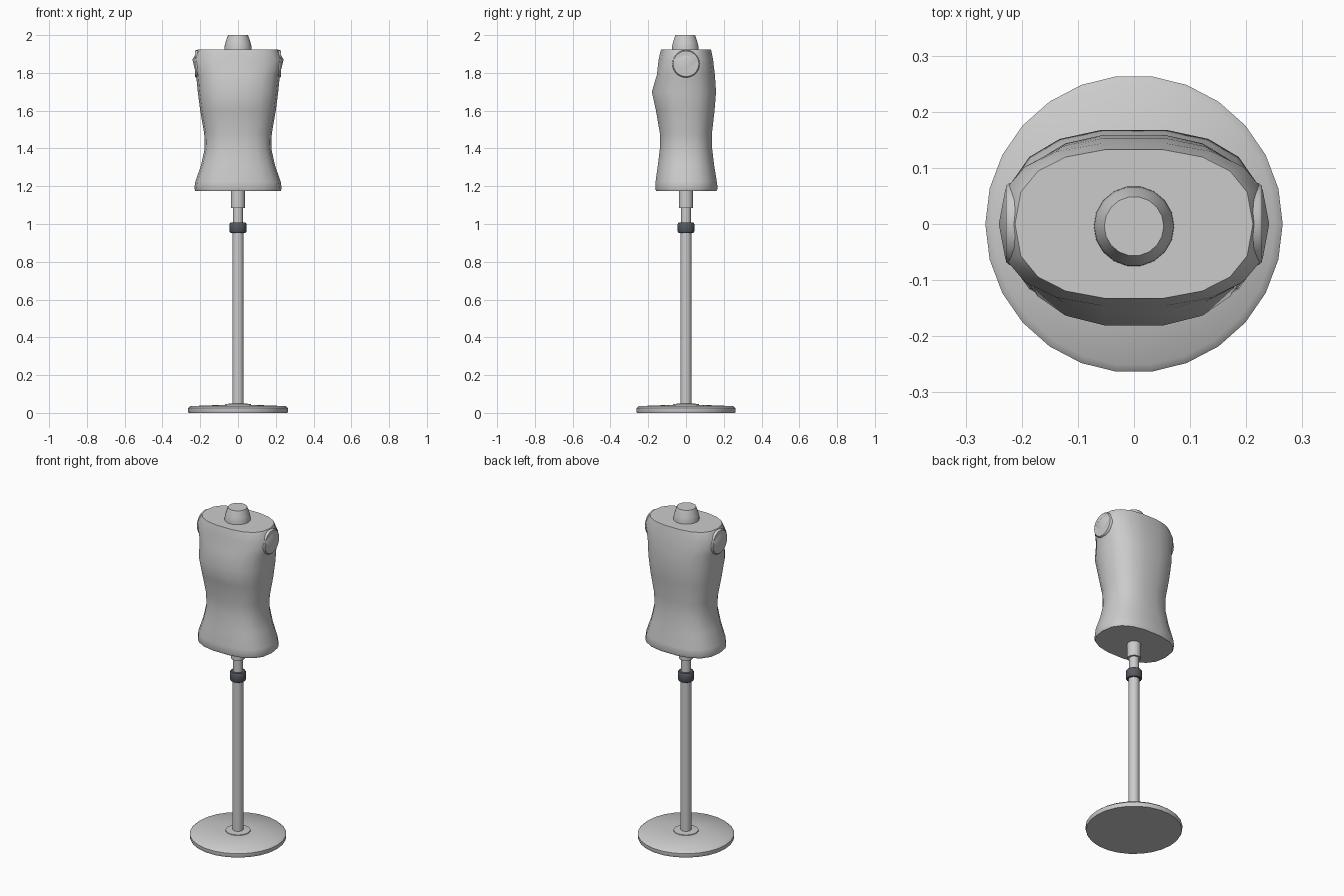
import bpy, bmesh
from math import sin, cos, pi, radians

if "Cube" in bpy.data.objects:
    bpy.data.objects.remove(bpy.data.objects["Cube"])


def loft(name, rings, sides, power=1.0):
    """Stack rings (z, half width, front depth, back depth) into a capped body."""
    bm = bmesh.new()
    loops = []
    for z, w, front, back in rings:
        loop = []
        for i in range(sides):
            a = 2 * pi * i / sides
            c, s = cos(a), sin(a)
            x = w * (abs(c) ** power) * (1 if c > 0 else -1)
            y = back * s ** power if s > 0 else -front * abs(s) ** power
            loop.append(bm.verts.new((x, y, z)))
        loops.append(loop)
    for lo, hi in zip(loops, loops[1:]):
        for i in range(sides):
            j = (i + 1) % sides
            bm.faces.new((lo[i], lo[j], hi[j], hi[i]))
    bm.faces.new(loops[0][::-1])
    bm.faces.new(loops[-1])
    mesh = bpy.data.meshes.new(name)
    bm.to_mesh(mesh)
    bm.free()
    ob = bpy.data.objects.new(name, mesh)
    bpy.context.collection.objects.link(ob)
    smooth(ob)
    return ob


def smooth(ob):
    bpy.ops.object.select_all(action='DESELECT')
    ob.select_set(True)
    bpy.context.view_layer.objects.active = ob
    bpy.ops.object.shade_smooth_by_angle(angle=radians(40))


def turned(name, profile, sides):
    """Round part from (radius, z) pairs."""
    return loft(name, [(z, r, r, r) for r, z in profile], sides)


# Stand: base plate, flange, poles and sleeve
turned("base_plate", [(0.262, 0.0), (0.265, 0.008), (0.265, 0.025), (0.252, 0.036), (0.07, 0.043)], 26)
turned("base_flange", [(0.07, 0.04), (0.068, 0.047), (0.03, 0.05)], 20)
turned("lower_pole", [(0.03, 0.04), (0.03, 0.99)], 16)
turned("upper_pole", [(0.027, 0.98), (0.027, 1.10)], 16)
turned("torso_sleeve", [(0.038, 1.085), (0.038, 1.20)], 16)

# Dark height-adjusting collar
collar = turned("height_collar", [(0.040, 0.953), (0.045, 0.960), (0.045, 1.0), (0.040, 1.008)], 18)
dark = bpy.data.materials.new("dark_collar")
dark.diffuse_color = (0.09, 0.10, 0.12, 1)
dark.use_nodes = True
dark.node_tree.nodes["Principled BSDF"].inputs["Base Color"].default_value = dark.diffuse_color
collar.data.materials.append(dark)

# Torso: hips, waist, chest, shoulders
loft("torso", [
    (1.175, 0.226, 0.160, 0.164),
    (1.188, 0.231, 0.165, 0.170),
    (1.225, 0.226, 0.163, 0.165),
    (1.31, 0.196, 0.151, 0.151),
    (1.40, 0.176, 0.140, 0.140),
    (1.48, 0.179, 0.140, 0.139),
    (1.60, 0.200, 0.161, 0.153),
    (1.70, 0.213, 0.183, 0.161),
    (1.79, 0.222, 0.156, 0.155),
    (1.87, 0.241, 0.147, 0.145),
    (1.925, 0.212, 0.134, 0.134),
], 18, 0.8)

# Neck stub
neck = turned("neck", [(0.072, 1.915), (0.071, 1.94), (0.066, 1.962), (0.053, 2.0)], 18)
neck.location.y = -0.004

# Armhole plates showing at the shoulders
for side, label in ((1, "right"), (-1, "left")):
    plate = turned("armhole_plate_" + label, [(0.073, 0.17), (0.073, 0.222), (0.068, 0.228)], 20)
    plate.rotation_euler = (0, side * pi / 2, 0)
    plate.location = (0, 0, 1.848)
